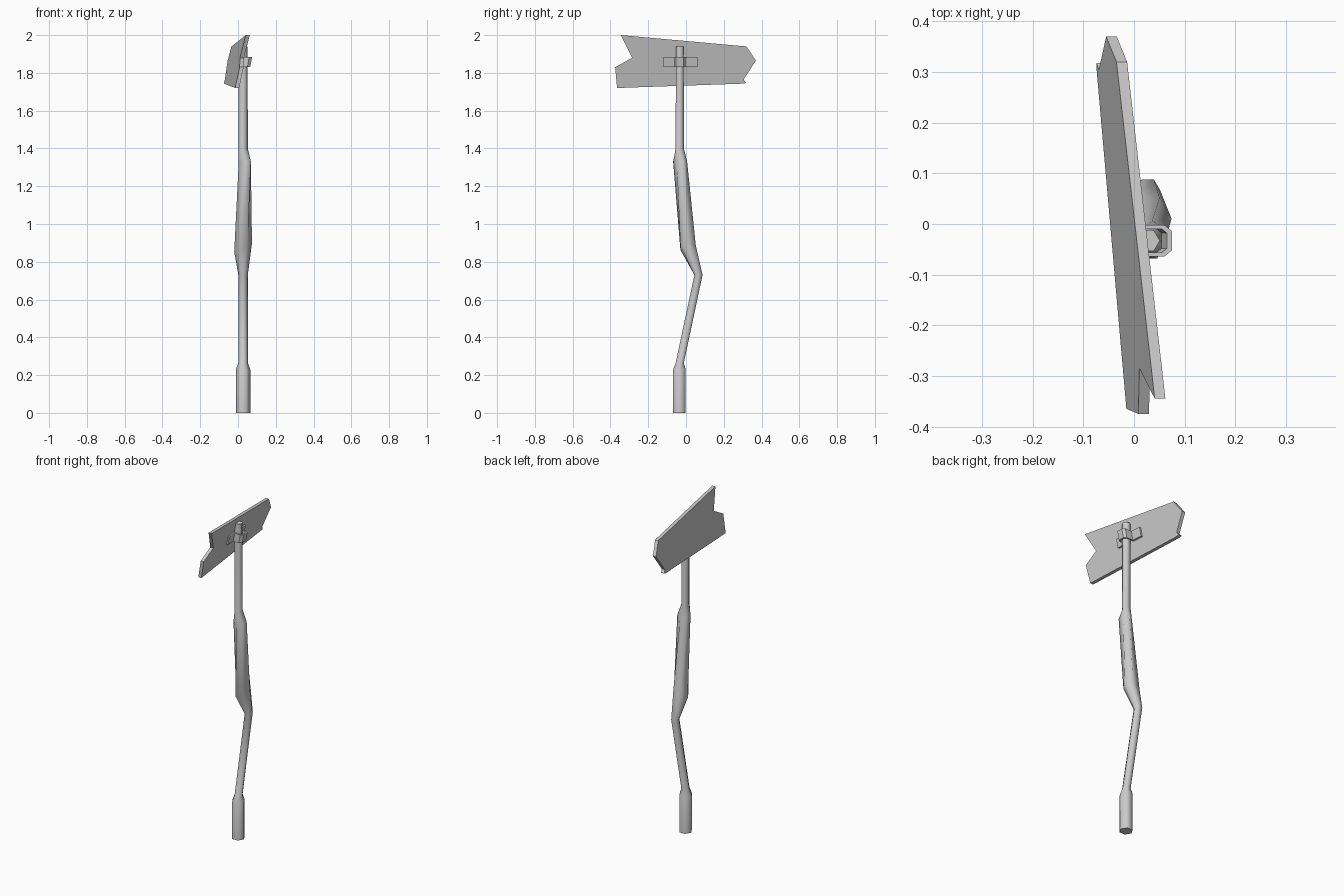
import bpy, bmesh, math
from mathutils import Vector

if "Cube" in bpy.data.objects:
    bpy.data.objects.remove(bpy.data.objects["Cube"], do_unlink=True)

metal = bpy.data.materials.new("grey metal")
metal.use_nodes = True
GREY = (0.6, 0.6, 0.6, 1)
metal.diffuse_color = GREY
metal.node_tree.nodes["Principled BSDF"].inputs["Base Color"].default_value = GREY


def loft(name, rings, smooth=False):
    """Skin a list of equal rings of points and cap both ends."""
    bm = bmesh.new()
    loops = [[bm.verts.new(p) for p in ring] for ring in rings]
    for low, high in zip(loops, loops[1:]):
        for i in range(len(low)):
            j = (i + 1) % len(low)
            bm.faces.new((low[i], low[j], high[j], high[i]))
    bm.faces.new(loops[0][::-1])
    bm.faces.new(loops[-1])
    bmesh.ops.recalc_face_normals(bm, faces=bm.faces)
    mesh = bpy.data.meshes.new(name)
    bm.to_mesh(mesh)
    bm.free()
    mesh.materials.append(metal)
    obj = bpy.data.objects.new(name, mesh)
    bpy.context.collection.objects.link(obj)
    if smooth:
        bpy.ops.object.select_all(action="DESELECT")
        obj.select_set(True)
        bpy.context.view_layer.objects.active = obj
        bpy.ops.object.shade_smooth_by_angle(angle=math.radians(62))
    return obj


def hexagon(x, y, z, radius, twist=0, tilt=0):
    """Six-sided ring; tilt raises its +x side."""
    ring = []
    for i in range(6):
        a = math.radians(60 * i + twist)
        dx = radius * math.cos(a)
        ring.append(Vector((x + dx, y + radius * math.sin(a), z + tilt * dx)))
    return ring


# Bent pole: thick foot, thin lower arm, swollen middle, thin top
loft("pole", [
    hexagon(0.027, -0.035, 0, 0.038),
    hexagon(0.027, -0.035, 0.23, 0.038),
    hexagon(0.027, -0.033, 0.265, 0.025),
    hexagon(0.027, 0.066, 0.73, 0.025),
    hexagon(0.027, 0.011, 0.875, 0.047, 0, 0.5),
    hexagon(0.036, -0.031, 1.33, 0.037, 30),
    hexagon(0.027, -0.033, 1.4, 0.025),
    hexagon(0.027, -0.033, 1.94, 0.024),
], smooth=True)


# Leaning arrow board with a notched tail
def board_x(y, z):
    return 0.062 - 0.095 * (y + 0.345) + 0.207 * (z - 2)


outline = [(-0.345, 2), (0.32, 1.94), (0.37, 1.865), (0.305, 1.765),
           (0.318, 1.747), (0.30, 1.743), (-0.365, 1.72),
           (-0.375, 1.83), (-0.285, 1.88)]
loft("arrow_board", [[(board_x(y, z) - depth, y, z) for y, z in outline]
                     for depth in (0.021, 0)])

# Strap that wraps the pole and lies flat on the board
wrap = [(0.021, -0.12), (0.018, -0.064), (0.055, -0.064), (0.07, -0.052),
        (0.07, -0.014), (0.055, -0.002), (0.012, -0.002), (0.006, 0.06)]
inner = [(-0.004, 0.06), (0.002, -0.01), (0.05, -0.01), (0.06, -0.018),
         (0.06, -0.048), (0.05, -0.056), (0.008, -0.056), (0.011, -0.12)]
loft("strap", [[(x + 0.2 * (z - 1.86), y, z) for x, y in wrap + inner]
               for z in (1.832, 1.885)])
